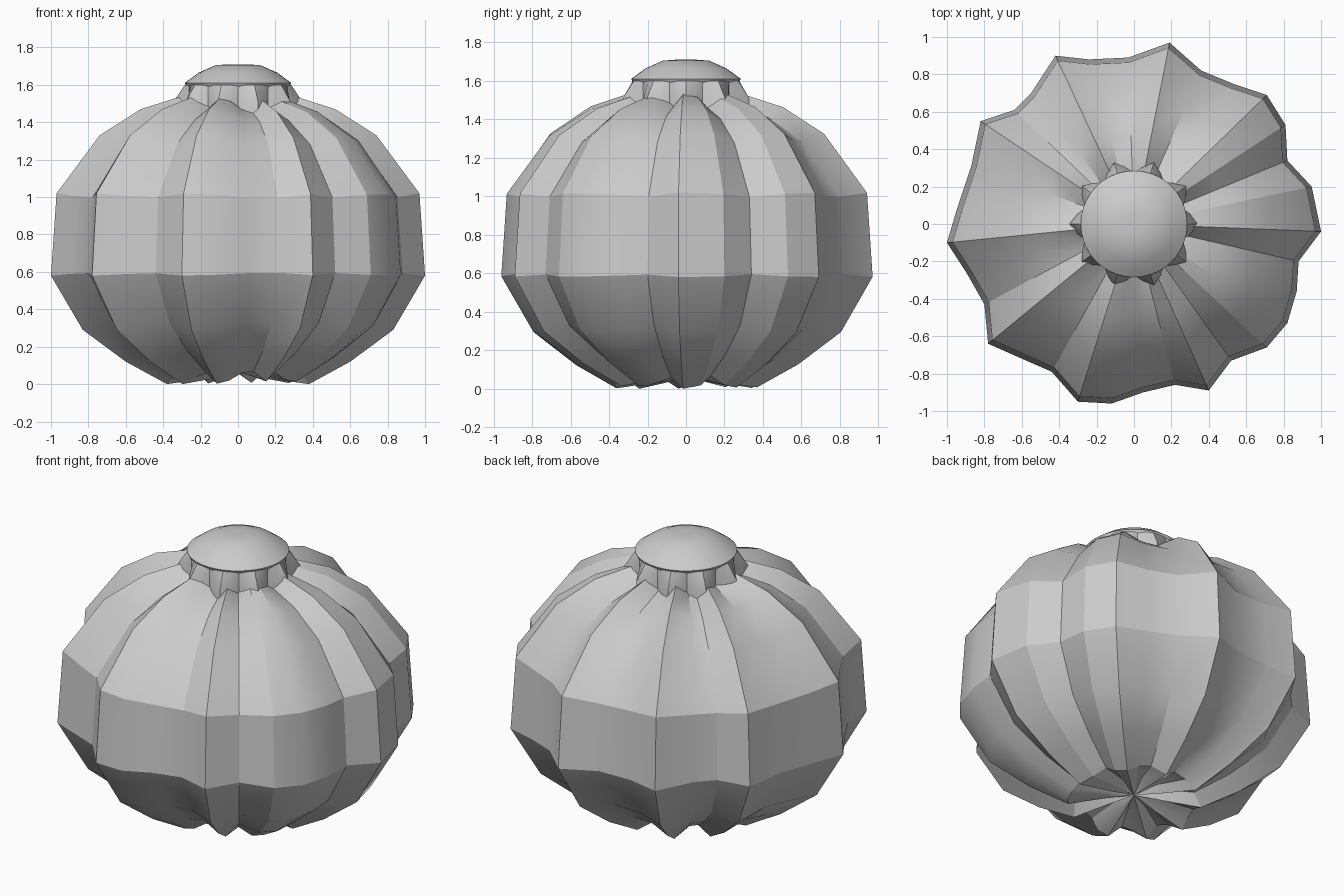
import bpy, bmesh, math

if "Cube" in bpy.data.objects:
    bpy.data.objects.remove(bpy.data.objects["Cube"])


def skin(name, rings, angle):
    """Bridge stacked vertex rings and close both ends with a fan to the middle."""
    bm = bmesh.new()
    rows = [[bm.verts.new(p) for p in ring] for ring in rings]
    n = len(rows[0])
    for a, b in zip(rows, rows[1:]):
        for i in range(n):
            j = (i + 1) % n
            bm.faces.new((a[i], a[j], b[j], b[i]))
    for row in (rows[0], rows[-1]):
        mid_z = sum(v.co.z for v in row) / n
        pole = bm.verts.new((0, 0, mid_z))
        for i in range(n):
            bm.faces.new((row[i], row[(i + 1) % n], pole))
    bmesh.ops.recalc_face_normals(bm, faces=bm.faces)
    mesh = bpy.data.meshes.new(name)
    bm.to_mesh(mesh)
    bm.free()
    obj = bpy.data.objects.new(name, mesh)
    bpy.context.collection.objects.link(obj)
    bpy.ops.object.select_all(action='DESELECT')
    obj.select_set(True)
    bpy.context.view_layer.objects.active = obj
    bpy.ops.object.shade_smooth_by_angle(angle=math.radians(angle))
    return obj


# Lobed body: irregular plan outline, scaled by a profile of (scale, height)
outline = [(1.0, -.04), (.95, .20), (.82, .34), (.81, .53), (.71, .69), (.53, .75),
           (.36, .82), (.19, .97), (-.03, .89), (-.24, .88), (-.42, .90), (-.55, .70),
           (-.64, .61), (-.82, .55), (-.87, .31), (-.95, .07), (-1.0, -.10), (-.89, -.27),
           (-.80, -.43), (-.78, -.64), (-.60, -.72), (-.44, -.79), (-.30, -.95),
           (-.12, -.96), (.05, -.90), (.22, -.86), (.40, -.89), (.52, -.73), (.71, -.66),
           (.82, -.53), (.87, -.36), (.88, -.20)]
profile = [(.17, .03), (.38, .0), (.60, .12), (.83, .29), (1.0, .58), (.97, 1.02),
           (.74, 1.33), (.52, 1.47), (.33, 1.53), (.15, 1.56)]
MID = .75


def lobed_ring(scale, z):
    ring = []
    for x, y in outline:
        k = 1 - .8 * (1 - min(1, math.hypot(x, y)))  # valleys sink toward the middle
        ring.append((x * scale, y * scale, MID + (z - MID) * k))
    return ring


skin("lobed_body", [lobed_ring(s, z) for s, z in profile], 25)

# Fluted collar around the crown, fading to a round edge
SIDES, FLUTES = 40, 10


def fluted_ring(r, z, depth):
    ring = []
    for i in range(SIDES):
        a = 2 * math.pi * i / SIDES
        rr = r + depth * math.cos(FLUTES * a)
        ring.append((rr * math.cos(a), rr * math.sin(a), z))
    return ring


skin("crown_collar", [fluted_ring(.31, 1.41, .035), fluted_ring(.31, 1.51, .035),
                      fluted_ring(.28, 1.60, .005)], 30)

# Smooth low dome on top
skin("crown_dome", [fluted_ring(r, z, 0) for r, z in
                    [(.27, 1.58), (.285, 1.61), (.21, 1.665), (.12, 1.705), (.05, 1.71)]], 40)
